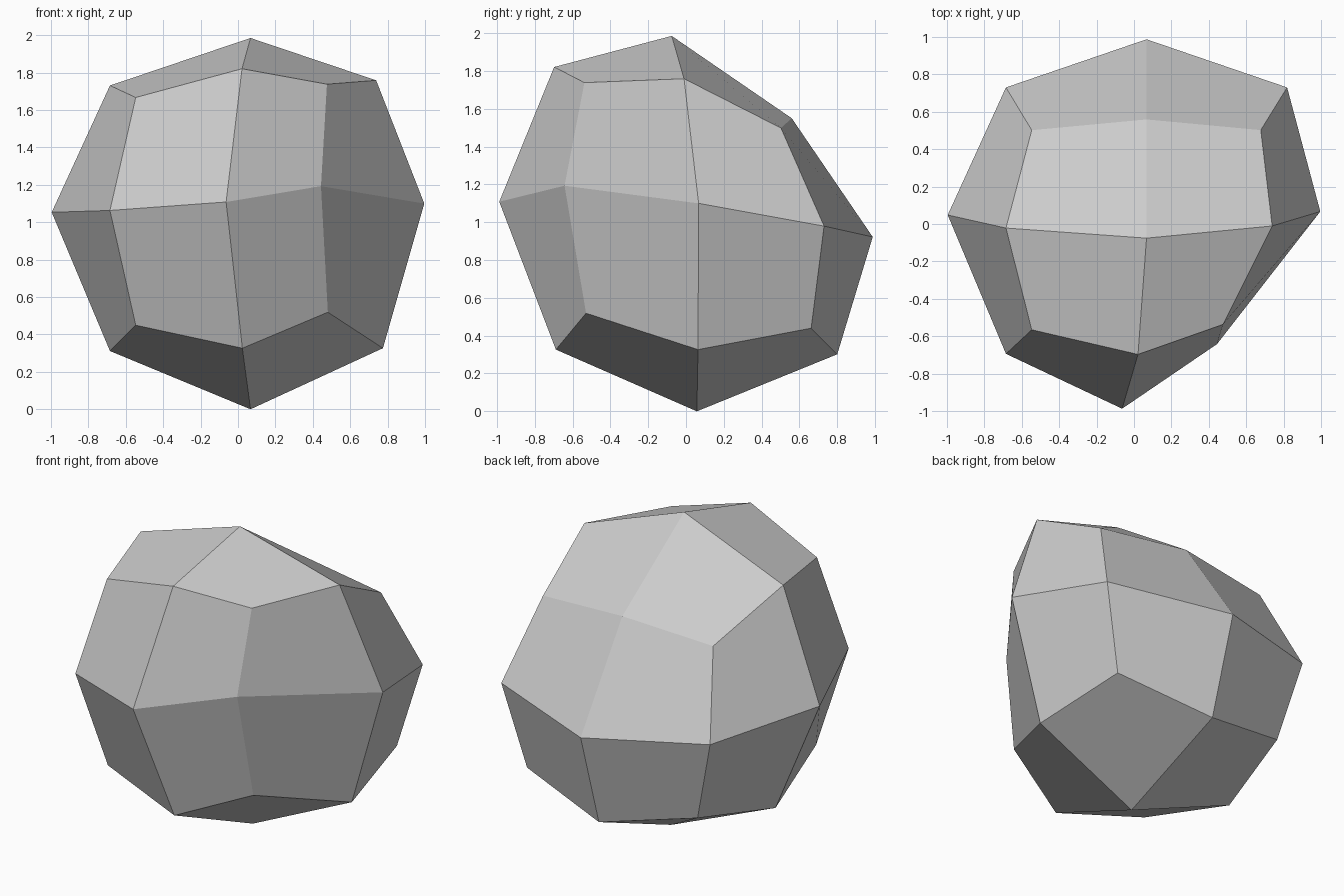
import bpy, bmesh
from mathutils import Vector

if "Cube" in bpy.data.objects:
    bpy.data.objects.remove(bpy.data.objects["Cube"])

R = 1.063  # radius of the undented boulder


def push(bm, direction, offset, reach):
    """Soft-edit: move the vertex in the given direction, neighbours follow smoothly."""
    target = Vector(direction).normalized() * R
    pivot = min(bm.verts, key=lambda v: (v.co - target).length).co.copy()
    for v in bm.verts:
        t = max(0.0, 1 - (v.co - pivot).length / reach)
        v.co += Vector(offset) * (3 * t * t - 2 * t ** 3)


# Boulder base: cube divided once and rounded to a ball
bm = bmesh.new()
bmesh.ops.create_cube(bm, size=2)
bmesh.ops.subdivide_edges(bm, edges=bm.edges[:], cuts=1, use_grid_fill=True)
for v in bm.verts:
    v.co = v.co.normalized() * R

# Dent at the upper back edge, then at the front right edge
push(bm, (0, 1, 1), (0, -0.25, -0.265), 1.70)
push(bm, (1, -1, 0), (-0.375, 0.052, 0.13), 1.35)

# Centre on x and y, stand on the ground
for axis in range(3):
    vals = [v.co[axis] for v in bm.verts]
    shift = min(vals) if axis == 2 else (min(vals) + max(vals)) / 2
    for v in bm.verts:
        v.co[axis] -= shift

bmesh.ops.recalc_face_normals(bm, faces=bm.faces[:])
mesh = bpy.data.meshes.new("boulder")
bm.to_mesh(mesh)
bm.free()
bpy.context.collection.objects.link(bpy.data.objects.new("boulder", mesh))
